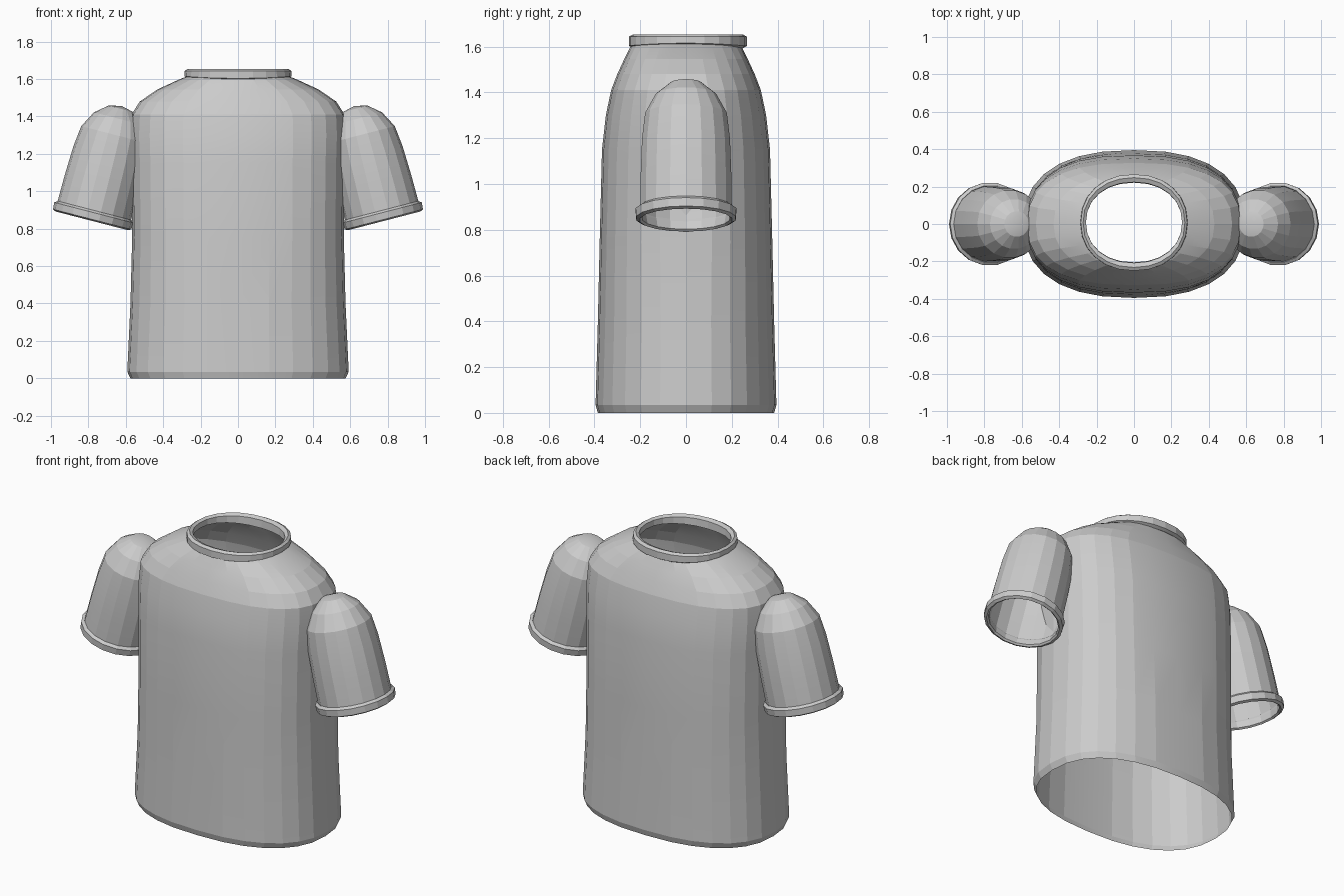
import bpy, bmesh, math
from mathutils import Matrix, Vector

cube = bpy.data.objects.get("Cube")
if cube:
    bpy.data.objects.remove(cube, do_unlink=True)

# One plain cloth colour
cloth = bpy.data.materials.new("grey cloth")
cloth.use_nodes = True
colour = (0.6, 0.6, 0.6, 1)
cloth.diffuse_color = colour
cloth.node_tree.nodes["Principled BSDF"].inputs["Base Color"].default_value = colour


def oval(rx, ry, z, power, count, cy=0.0):
    """Points of a rounded oval at height z."""
    points = []
    for i in range(count):
        a = 2 * math.pi * i / count
        c, s = math.cos(a), math.sin(a)
        points.append(Vector((math.copysign(abs(c) ** (2 / power), c) * rx,
                              cy + math.copysign(abs(s) ** (2 / power), s) * ry, z)))
    return points


def loft(name, rings, matrix=None, cut_x=None, loop=False, tip=None):
    """Skin a list of rings; optionally close with a tip and trim at x = cut_x."""
    bm = bmesh.new()
    rows = [[bm.verts.new(p) for p in ring] for ring in rings]
    n = len(rows[0])
    pairs = list(zip(rows, rows[1:]))
    if loop:
        pairs.append((rows[-1], rows[0]))
    for a, b in pairs:
        for i in range(n):
            j = (i + 1) % n
            bm.faces.new((a[i], a[j], b[j], b[i]))
    if tip is not None:
        t = bm.verts.new(tip)
        for i in range(n):
            bm.faces.new((rows[-1][i], rows[-1][(i + 1) % n], t))
    if matrix:
        bm.transform(matrix)
    if cut_x is not None:
        side = math.copysign(1, cut_x)
        bmesh.ops.bisect_plane(bm, geom=bm.verts[:] + bm.edges[:] + bm.faces[:],
                               plane_co=(cut_x, 0, 0), plane_no=(side, 0, 0),
                               clear_inner=True)
    mesh = bpy.data.meshes.new(name)
    bm.to_mesh(mesh)
    bm.free()
    mesh.materials.append(cloth)
    obj = bpy.data.objects.new(name, mesh)
    bpy.context.collection.objects.link(obj)
    bpy.context.view_layer.objects.active = obj
    bpy.ops.object.select_all(action="DESELECT")
    obj.select_set(True)
    bpy.ops.object.shade_smooth_by_angle(angle=math.radians(8))
    return obj


# Torso: open tube, hem to neck (z, half width, half depth, squareness)
torso = [(0, .575, .385, 2.4), (.035, .592, .395, 2.4), (.4, .575, .385, 2.4),
         (.75, .566, .377, 2.5), (1.15, .57, .367, 2.5), (1.3, .575, .35, 2.5),
         (1.41, .57, .327, 2.5), (1.48, .525, .3, 2.4), (1.545, .43, .27, 2.3),
         (1.6, .31, .242, 2.2), (1.615, .27, .235, 2.1)]
loft("torso", [oval(rx, ry, z, p, 28) for z, rx, ry, p in torso])

# Collar: rolled band whose lower edge dips at the front and back
collar = [(1.605, .268, .24), (1.615, .287, .258), (1.643, .285, .258),
          (1.653, .272, .24), (1.643, .257, .216), (1.61, .257, .213)]
collar_rings = []
for z, rx, ry in collar:
    ring = oval(rx, ry, z, 2.15, 24, .008)
    if z < 1.62:
        for p in ring:
            p.z -= .012 * (p.y / ry) ** 2
    collar_rings.append(ring)
loft("collar", collar_rings, loop=True)

# Sleeves: domed tubes leaning outward, trimmed just inside the torso
sleeve = [(.01, .203), (.06, .203), (.2, .201), (.36, .195)]
dome_height, dome_base = .275, .36
for k in (25, 48, 70):
    a = math.radians(k)
    sleeve.append((dome_base + dome_height * math.sin(a), .2 * math.cos(a)))
cuff = [(.0, .2), (.008, .216), (.045, .219), (.057, .203), (.045, .196), (.008, .19)]

for label, side in (("left", 1), ("right", -1)):
    place = (Matrix.Translation((.782 * side, 0, .842))
             @ Matrix.Rotation(math.radians(-14.5 * side), 4, "Y"))
    loft(label + "_sleeve", [oval(r, r, z, 2, 18) for z, r in sleeve], place,
         .54 * side, tip=(0, 0, dome_base + dome_height))
    loft(label + "_cuff", [oval(r, r * 1.02, z, 2, 18) for z, r in cuff], place,
         .54 * side, loop=True)
